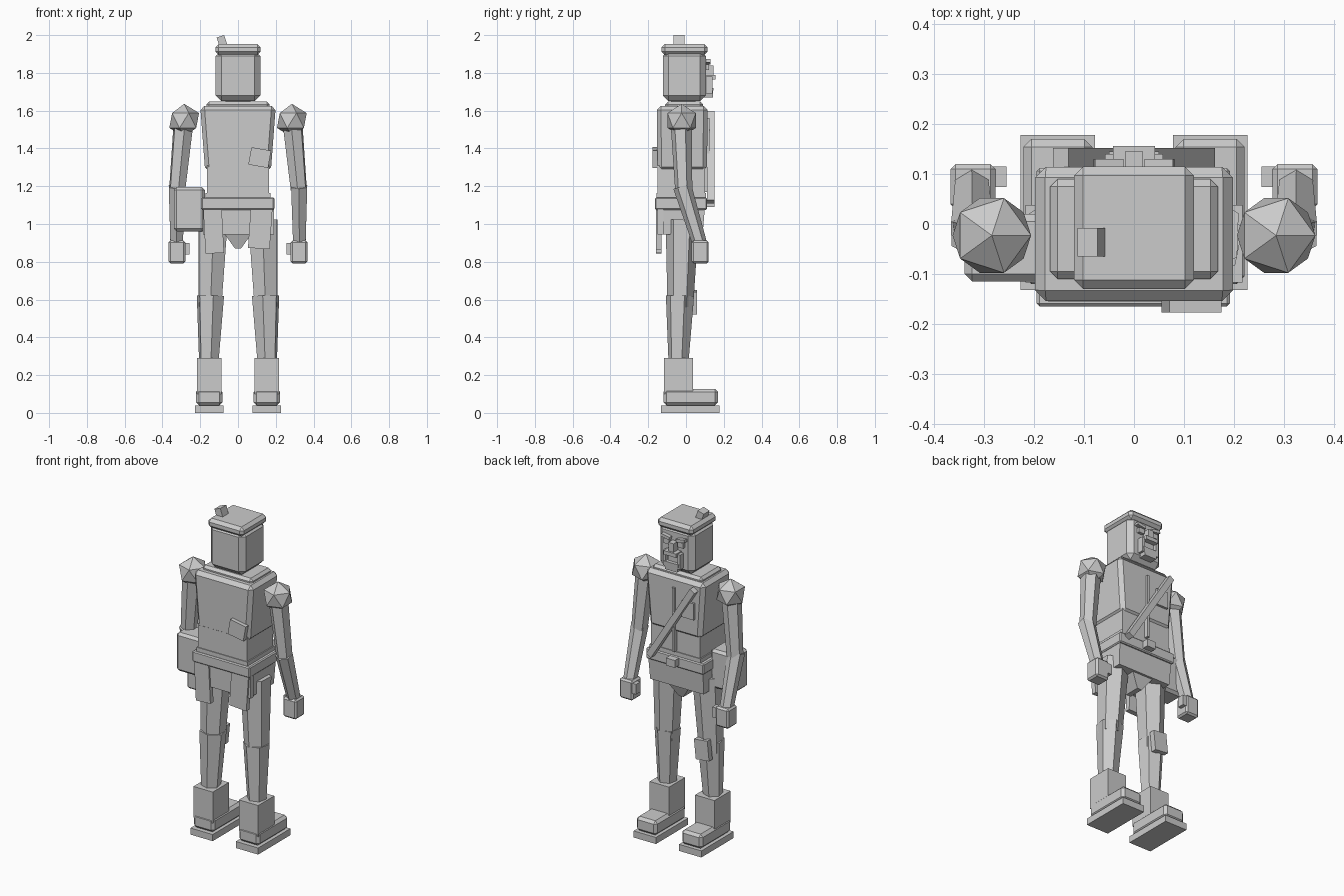
import bpy, bmesh, math
from mathutils import Vector, Matrix

if "Cube" in bpy.data.objects:
    bpy.data.objects.remove(bpy.data.objects["Cube"])

grey = bpy.data.materials.new("plain_grey")
grey.diffuse_color = (0.6, 0.6, 0.6, 1)
grey.use_nodes = True
grey.node_tree.nodes["Principled BSDF"].inputs["Base Color"].default_value = grey.diffuse_color


def finish(name, bm, bevel=0.0):
    me = bpy.data.meshes.new(name)
    bmesh.ops.recalc_face_normals(bm, faces=bm.faces)
    bm.to_mesh(me)
    bm.free()
    me.materials.append(grey)
    ob = bpy.data.objects.new(name, me)
    bpy.context.collection.objects.link(ob)
    if bevel:
        m = ob.modifiers.new("bevel", "BEVEL")
        m.width, m.segments, m.limit_method = bevel, 1, 'NONE'
    return ob


def box(name, x0, x1, y0, y1, z0, z1, bevel=0.0, tilt=0.0, axis='Y', low=(1, 1)):
    """Box from its extents; low scales the bottom face in x and y."""
    bm = bmesh.new()
    bmesh.ops.create_cube(bm, size=1)
    d = Vector((x1 - x0, y1 - y0, z1 - z0))
    c = Vector((x0 + x1, y0 + y1, z0 + z1)) / 2
    for v in bm.verts:
        k = low if v.co.z < 0 else (1, 1)
        v.co = Vector((v.co.x * d.x * k[0], v.co.y * d.y * k[1], v.co.z * d.z))
    bmesh.ops.transform(bm, verts=bm.verts,
                        matrix=Matrix.Translation(c) @ Matrix.Rotation(math.radians(tilt), 4, axis))
    return finish(name, bm, bevel)


def limb(name, a, b, ra, rb, sides=6):
    """Tapered prism from point a to point b."""
    a, b = Vector(a), Vector(b)
    bm = bmesh.new()
    bmesh.ops.create_cone(bm, cap_ends=True, segments=sides, radius1=ra, radius2=rb, depth=(b - a).length)
    rot = (b - a).to_track_quat('Z', 'Y').to_matrix().to_4x4()
    bmesh.ops.transform(bm, verts=bm.verts, matrix=Matrix.Translation((a + b) / 2) @ rot)
    return finish(name, bm)


def side_box(name, s, x0, x1, *rest, **kw):
    return box(name, min(s * x0, s * x1), max(s * x0, s * x1), *rest, **kw)


for s, side in ((-1, "left"), (1, "right")):
    # feet and boots
    side_box(side + "_sole", s, .078, .228, -.132, .178, 0, .04)
    side_box(side + "_shoe", s, .083, .222, -.12, .17, .04, .127, bevel=.016)
    side_box(side + "_boot_shaft", s, .088, .218, -.117, .038, .1, .29)
    # legs
    limb(side + "_shin", (s * .155, -.04, .25), (s * .146, -.032, .62), .053, .076)
    limb(side + "_thigh", (s * .148, -.03, .56), (s * .132, -.02, 1.02), .068, .088)
    # arms
    limb(side + "_upper_arm", (s * .29, -.025, 1.52), (s * .322, -.012, 1.18), .056, .046)
    limb(side + "_forearm", (s * .324, -.02, 1.2), (s * .325, .075, .89), .049, .038)
    side_box(side + "_hand", s, .278, .368, .03, .12, .792, .912, bevel=.01)
    side_box(side + "_thumb", s, .256, .285, .074, .115, .838, .9)
    # faceted shoulder pad
    bm = bmesh.new()
    bmesh.ops.create_icosphere(bm, subdivisions=1, radius=.088)
    bmesh.ops.translate(bm, verts=bm.verts, vec=(s * .285, -.023, 1.548))
    finish(side + "_shoulder", bm)

# torso
box("chest", -.2, .2, -.155, .115, 1.28, 1.625, bevel=.022, low=(.87, .97))
box("collar_yoke", -.168, .168, -.11, .09, 1.58, 1.648, bevel=.015)
box("belly", -.165, .165, -.15, .1, 1.1, 1.31)
box("belt_top", -.172, .172, -.155, .105, 1.13, 1.165)
box("belt", -.195, .192, -.165, .112, 1.075, 1.14, bevel=.006)
box("hips", -.185, .185, -.135, .1, .945, 1.09, low=(.97, .9))
box("crotch", -.08, .08, -.08, .08, .87, .96, low=(.2, .6))
box("back_flap_left", -.178, -.08, -.16, -.13, .845, 1.08, tilt=-3)
box("back_flap_right", .06, .175, -.16, -.13, .87, 1.08, tilt=4)
box("back_skirt", -.185, .19, -.15, -.12, .945, 1.09)
box("buckle", -.03, .03, .1, .15, 1.09, 1.135)

# clothing details
box("back_patch", .062, .168, -.177, -.15, 1.305, 1.398, tilt=10)
box("chest_pocket", -.14, -.06, .1, .127, 1.4, 1.5)
box("coat_placket", -.008, .008, .1, .125, 1.17, 1.56)
slope = math.degrees(math.atan2(.30, .48))
box("chest_strap", -.018, .018, .112, .152, 1.075, 1.63, tilt=-slope, axis='Y')
box("knee_patch", -.19, -.1, .025, .058, .525, .645, tilt=6)
box("satchel", -.34, -.175, -.115, .02, .96, 1.195, bevel=.015)

# head and cap
box("neck", -.065, .065, -.08, .05, 1.6, 1.7)
box("head", -.118, .118, -.122, .105, 1.65, 1.92, bevel=.03)
box("cap", -.12, .12, -.13, .115, 1.895, 1.953, bevel=.018)
box("cap_tuft", -.105, -.063, -.065, -.008, 1.935, 1.995, tilt=-18)

# face
for s, side in ((-1, "left"), (1, "right")):
    side_box(side + "_brow", s, .022, .08, .095, .13, 1.85, 1.868, tilt=s * -10)
    side_box(side + "_eye", s, .028, .066, .095, .122, 1.815, 1.845)
    side_box(side + "_whisker", s, .04, .058, .095, .14, 1.69, 1.78)
box("nose", -.018, .018, .095, .145, 1.785, 1.84)
box("moustache", -.042, .042, .095, .156, 1.765, 1.788)
box("mouth", -.035, .035, .095, .125, 1.71, 1.765)
box("beard", -.05, .05, .085, .145, 1.67, 1.72, low=(.8, .9))
